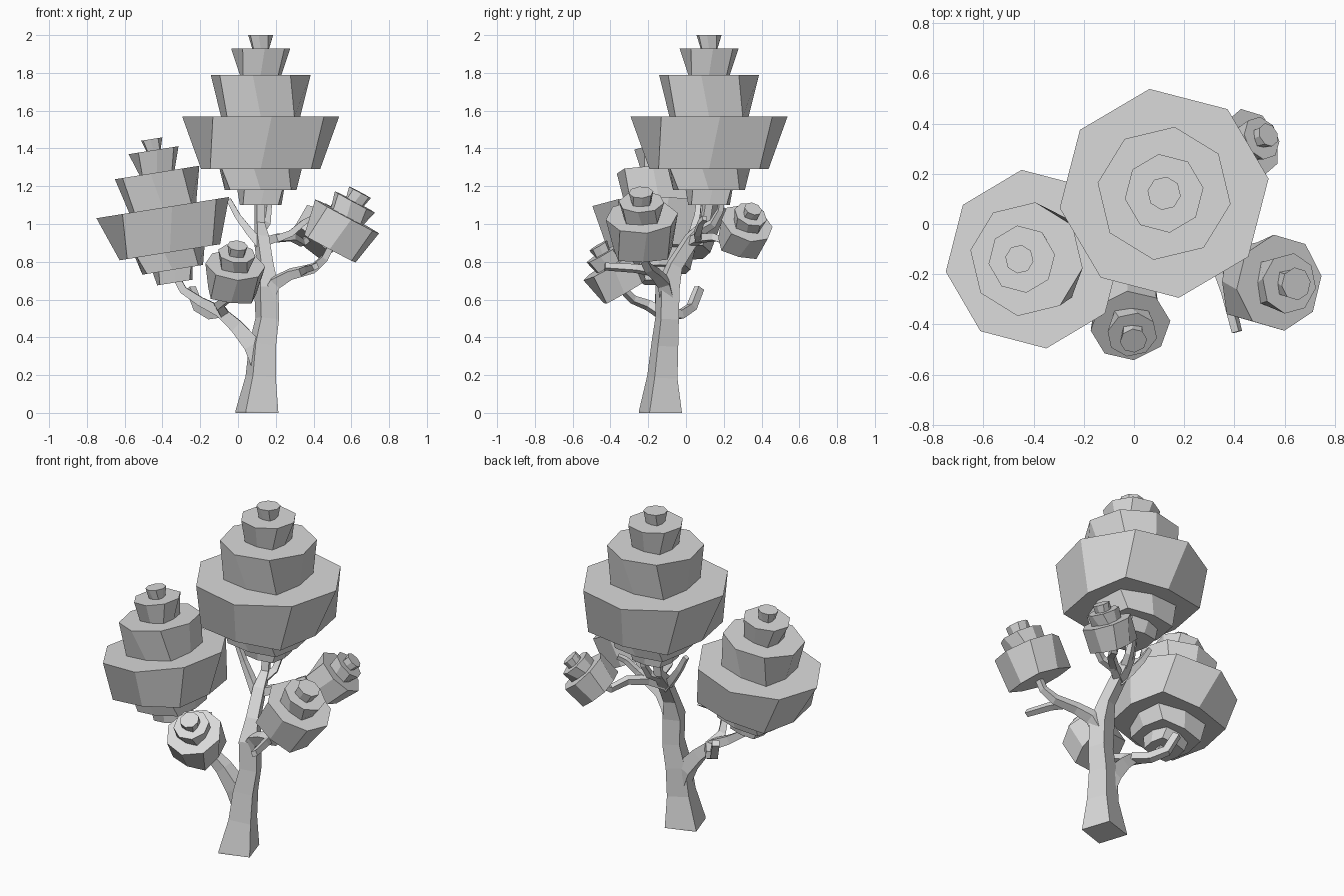
import bpy, bmesh, math
from mathutils import Vector

old = bpy.data.objects.get("Cube")
if old:
    bpy.data.objects.remove(old, do_unlink=True)

grey = bpy.data.materials.new("plain grey")
grey.use_nodes = True
colour = (0.7, 0.7, 0.7, 1)
grey.diffuse_color = colour
grey.node_tree.nodes["Principled BSDF"].inputs["Base Color"].default_value = colour


def loft(name, rings):
    """Skin a list of equal rings of points and cap both ends."""
    bm = bmesh.new()
    loops = [[bm.verts.new(p) for p in ring] for ring in rings]
    n = len(loops[0])
    for a, b in zip(loops, loops[1:]):
        for i in range(n):
            j = (i + 1) % n
            bm.faces.new((a[i], a[j], b[j], b[i]))
    bm.faces.new(loops[0][::-1])
    bm.faces.new(loops[-1])
    bmesh.ops.recalc_face_normals(bm, faces=bm.faces)
    mesh = bpy.data.meshes.new(name)
    bm.to_mesh(mesh)
    bm.free()
    mesh.materials.append(grey)
    obj = bpy.data.objects.new(name, mesh)
    bpy.context.collection.objects.link(obj)


def ring(centre, u, v, radius, sides, angle, corner=1):
    """Regular ring; corner pushes every second point outwards."""
    points = []
    for i in range(sides):
        t = math.radians(angle) + math.tau * i / sides
        r = radius * (corner if i % 2 else 1)
        points.append(centre + r * (math.cos(t) * u + math.sin(t) * v))
    return points


def canopy(name, base, axis, size, tiers):
    """Stacked tiers: (bottom, top, bottom radius, top radius, top corner)."""
    base, axis = Vector(base), Vector(axis).normalized()
    u = Vector((0, 1, 0)).cross(axis).normalized()
    v = axis.cross(u)
    rings = []
    for k, (z0, z1, r0, r1, corner) in enumerate(tiers):
        turn = -9 if k % 2 else 8
        rings.append(ring(base + axis * z0 * size, u, v, r0 * size, 8, 0, 1.2))
        rings.append(ring(base + axis * z1 * size, u, v, r1 * size, 8, turn, corner))
    loft(name, rings)


def branch(name, points, angle=45):
    """Four-sided limb through (x, y, z, radius) points."""
    path = [Vector(p[:3]) for p in points]
    u, rings = None, []
    for i, p in enumerate(path):
        before = (p - path[i - 1]).normalized() if i else Vector()
        after = (path[i + 1] - p).normalized() if i + 1 < len(path) else Vector()
        t = (before + after).normalized()
        u = Vector((0, 1, 0)).cross(t) if u is None else u - t * u.dot(t)
        u.normalize()
        rings.append(ring(p, u, t.cross(u), points[i][3], 4, angle))
    loft(name, rings)


# Foliage
large = [(0, .08, .11, .125, 1.15), (.08, .19, .19, .22, 1.15), (.19, .47, .315, .42, 1),
         (.47, .69, .21, .268, 1), (.69, .83, .11, .158, 1), (.83, .9, .045, .067, 1)]
small = [(0, 1, .8, 1, 1), (1, 1.45, .5, .63, 1), (1.45, 1.75, .27, .34, 1)]
canopy("main_canopy", (.12, .122, 1.1), (0, 0, 1), 1, large)
canopy("right_canopy", (-.335, -.14, .69), (-.16, 0, 1), .855, large)
canopy("left_canopy", (.487, -.228, .87), (.47, -.03, .88), .193, small)
canopy("front_canopy", (-.03, -.325, .645), (.1, -.5, .86), .16, small)
canopy("back_canopy", (.38, .28, .9), (.62, .3, .72), .143, small)

# Trunk
branch("trunk", [(.1, -.135, 0, .128), (.1, -.135, .005, .128), (.12, -.125, .19, .09),
                 (.13, -.112, .36, .08), (.155, -.1, .5, .07), (.15, -.098, .66, .072),
                 (.145, -.06, .78, .048), (.125, .03, .92, .045),
                 (.115, .1, 1.0, .03), (.115, .12, 1.13, .03)], -27)

# Lower right limb with its forks
branch("right_limb", [(.115, -.115, .24, .055), (.075, -.115, .36, .065),
                      (-.01, -.12, .46, .05), (-.1, -.13, .54, .04),
                      (-.2, -.14, .59, .033), (-.29, -.14, .65, .028),
                      (-.34, -.14, .74, .025)])
branch("front_fork", [(-.07, -.12, .52, .035), (-.1, -.2, .57, .03),
                      (-.06, -.28, .6, .025), (-.02, -.34, .66, .022)])
branch("back_stub", [(-.08, -.11, .53, .033), (-.14, -.03, .52, .032),
                     (-.21, .03, .56, .03), (-.25, .07, .66, .028)])

# Left limb with its forks
branch("left_limb", [(.155, -.1, .61, .05), (.2, -.12, .69, .045), (.28, -.16, .735, .035),
                     (.4, -.2, .765, .03), (.46, -.23, .82, .025), (.5, -.235, .9, .022)])
branch("left_stub", [(.34, -.18, .75, .028), (.37, -.27, .765, .025),
                     (.41, -.43, .775, .022)])

# Upper limbs
branch("back_limb", [(.12, .02, .9, .035), (.2, .07, .925, .03), (.29, .15, .93, .026),
                     (.34, .24, .9, .024), (.38, .28, .93, .022)])
branch("upper_left_limb", [(.2, .07, .92, .028), (.28, .06, .95, .024),
                           (.35, .08, 1.01, .02), (.39, .1, 1.03, .018)])
branch("upper_right_limb", [(.13, .01, .88, .035), (.06, .04, .96, .028),
                            (0, .06, 1.04, .022), (-.05, .07, 1.13, .018)])
branch("upper_back_limb", [(.12, .07, .96, .03), (.15, .14, 1.0, .025),
                           (.16, .18, 1.07, .02), (.17, .2, 1.19, .018)])
